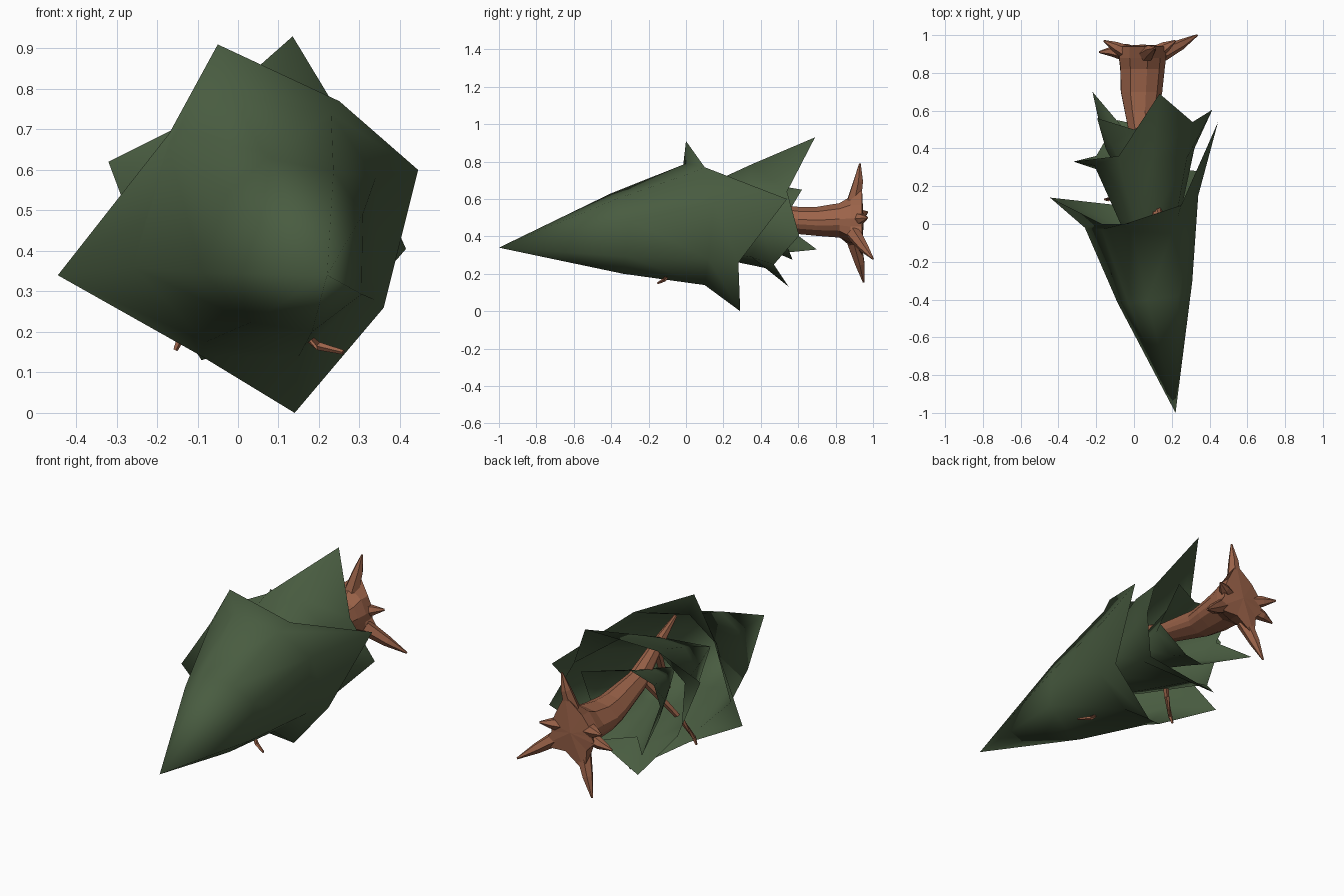
import bpy, bmesh, math
from mathutils import Vector as V

if "Cube" in bpy.data.objects:
    bpy.data.objects.remove(bpy.data.objects["Cube"])


def material(name, rgb):
    m = bpy.data.materials.new(name)
    m.diffuse_color = (*rgb, 1)
    m.use_nodes = True
    m.node_tree.nodes["Principled BSDF"].inputs["Base Color"].default_value = m.diffuse_color
    return m


GREEN = material("pine green", (0.066, 0.107, 0.052))
BROWN = material("bark brown", (0.33, 0.125, 0.067))


def finish(name, bm, mat, smooth=False):
    bmesh.ops.recalc_face_normals(bm, faces=bm.faces)
    me = bpy.data.meshes.new(name)
    bm.to_mesh(me)
    bm.free()
    me.materials.append(mat)
    ob = bpy.data.objects.new(name, me)
    bpy.context.collection.objects.link(ob)
    if smooth:
        bpy.ops.object.select_all(action='DESELECT')
        ob.select_set(True)
        bpy.context.view_layer.objects.active = ob
        bpy.ops.object.shade_smooth_by_angle(angle=math.radians(75))
    return ob


def bridge(bm, a, b):
    n = len(a)
    for i in range(n):
        bm.faces.new((a[i], a[(i + 1) % n], b[(i + 1) % n], b[i]))


def bough(name, apex, shoulder, rim, bulge=1.05):
    """Open pointed skirt: tip, bulged middle, shoulder and spiky rim."""
    bm = bmesh.new()
    apex = V(apex)
    sh, rm = [V(p) for p in shoulder], [V(p) for p in rim]
    centre = sum(sh, V()) / len(sh)
    mc = apex.lerp(centre, 0.6)
    mid = [mc + (apex.lerp(p, 0.6) - mc) * bulge for p in sh]
    rows = [[bm.verts.new(p) for p in r] for r in (mid, sh, rm)]
    tip = bm.verts.new(apex)
    for i in range(8):
        bm.faces.new((tip, rows[0][i], rows[0][(i + 1) % 8]))
    bridge(bm, rows[0], rows[1])
    bridge(bm, rows[1], rows[2])
    return finish(name, bm, GREEN, True)


def tube(name, path, radii, sides):
    """Faceted tapering limb along a path."""
    bm = bmesh.new()
    pts = [V(p) for p in path]
    rings = []
    for i, p in enumerate(pts):
        d = (pts[min(i + 1, len(pts) - 1)] - pts[max(i - 1, 0)]).normalized()
        ref = V((0, 0, 1)) if abs(d.z) < 0.8 else V((0, 1, 0))
        u = d.cross(ref).normalized()
        w = d.cross(u)
        rings.append([bm.verts.new(p + radii[i] * (u * math.cos(a) + w * math.sin(a)))
                      for a in (2 * math.pi * k / sides for k in range(sides))])
    for a, b in zip(rings, rings[1:]):
        bridge(bm, a, b)
    bm.faces.new(rings[0])
    bm.faces.new(rings[-1])
    return finish(name, bm, BROWN)


# Foliage skirts, from the tree top (front) to the base;
# each lists spike, valley, spike, valley... clockwise from the top
bough("top_foliage", (0.22, -1, 0.34),
      [(-0.02, 0.0, 0.79), (0.23, 0.03, 0.74), (0.34, 0.15, 0.58), (0.335, 0.12, 0.28),
       (0.15, 0.1, 0.14), (-0.08, 0, 0.175), (-0.26, -0.02, 0.36), (-0.17, -0.03, 0.65)],
      [(-0.05, 0, 0.91), (0.25, 0.1, 0.77), (0.445, 0.54, 0.6), (0.36, 0.28, 0.26),
       (0.14, 0.29, 0), (-0.09, 0.1, 0.14), (-0.445, 0.14, 0.34), (-0.17, 0, 0.69)], 1.1)
bough("middle_foliage", (0.13, -0.4, 0.42),
      [(0.1, 0.35, 0.785), (0.28, 0.35, 0.65), (0.32, 0.4, 0.45), (0.25, 0.35, 0.29),
       (-0.03, 0.43, 0.23), (-0.17, 0.28, 0.32), (-0.21, 0.31, 0.58), (-0.07, 0.28, 0.72)],
      [(0.135, 0.69, 0.93), (0.31, 0.54, 0.64), (0.415, 0.605, 0.405), (0.28, 0.47, 0.25),
       (-0.09, 0.55, 0.13), (-0.2, 0.36, 0.3), (-0.32, 0.33, 0.62), (-0.08, 0.36, 0.74)])
bough("lower_foliage", (0.1, -0.05, 0.45),
      [(0.14, 0.44, 0.6), (0.2, 0.42, 0.45), (0.1, 0.42, 0.34), (-0.03, 0.4, 0.34),
       (-0.13, 0.42, 0.4), (-0.15, 0.4, 0.5), (-0.12, 0.42, 0.6), (0.01, 0.42, 0.63)],
      [(0.21, 0.62, 0.65), (0.24, 0.5, 0.45), (0.12, 0.57, 0.275), (-0.05, 0.5, 0.31),
       (-0.22, 0.7, 0.33), (-0.17, 0.47, 0.5), (-0.195, 0.56, 0.66), (0.0, 0.5, 0.67)])

# Root tips, in order round the trunk
root_ends = [V(p) for p in ((0.335, 1.0, 0.28), (0.22, 0.97, 0.5), (0.11, 0.93, 0.79),
                            (-0.16, 0.97, 0.53), (-0.185, 0.91, 0.43), (-0.09, 0.95, 0.155))]
core = V((0.045, 0.9, 0.485))


def trunk():
    """Twelve-sided trunk flaring into a star where the roots leave it."""
    bm = bmesh.new()
    tips = [math.atan2(e.z - core.z, e.x - core.x) for e in root_ends]
    tips = [a + 2 * math.pi if a < -1 else a for a in tips]
    tips = [a + 2 * math.pi if i > 2 and a < 0 else a for i, a in enumerate(tips)]
    angles = []
    for i, a in enumerate(tips):
        b = tips[i + 1] if i < 5 else tips[0] + 2 * math.pi
        angles += [a, (a + b) / 2]
    rings = []
    # rows: centre, half width, half height; the thin end bends up inside the tree
    for cx, cy, cz, rx, rz in ((0.157, -0.13, 0.685, 0.01, 0.008), (0.12, 0.06, 0.63, 0.03, 0.03),
                               (0.06, 0.35, 0.53, 0.06, 0.055), (0.04, 0.6, 0.485, 0.09, 0.075),
                               (0.04, 0.7, 0.48, 0.11, 0.08), (0.045, 0.82, 0.485, 0.118, 0.095)):
        rings.append([bm.verts.new((cx + rx * math.cos(a), cy, cz + rz * math.sin(a)))
                      for a in angles])
    for y, reach, r in ((0.88, 0.42, 0.125), (0.94, 0.62, 0.125)):
        ring = []
        for i, a in enumerate(angles):
            e = root_ends[i // 2] - core
            d = r if i % 2 else max(r, reach * math.hypot(e.x, e.z))
            ring.append(bm.verts.new((core.x + d * math.cos(a), y, core.z + d * math.sin(a))))
        rings.append(ring)
    for a, b in zip(rings, rings[1:]):
        bridge(bm, a, b)
    bm.faces.new(rings[0])
    hub = bm.verts.new((0.045, 0.95, 0.48))
    for i in range(12):
        bm.faces.new((hub, rings[-1][i], rings[-1][(i + 1) % 12]))
    return finish("trunk", bm, BROWN)


trunk()

# Slim root ends running out of the flare
for n, e in enumerate(root_ends):
    out = V((e.x - core.x, 0, e.z - core.z))
    path = [core + out * 0.35, core + out * 0.7 + V((0, 0.4 * (e.y - 0.9) + 0.01, 0)), e]
    tube(f"root_{n + 1}", path, [0.042, 0.028, 0.005], 6)

# Bare twigs poking through the foliage
twigs = [((0.11, 0.1, 0.6), (0.14, -0.08, 0.21), (0.2, -0.12, 0.165), (0.26, -0.15, 0.15)),
         ((0.07, 0.3, 0.54), (-0.09, 0.16, 0.28), (-0.14, 0.13, 0.19), (-0.155, 0.13, 0.155))]
for n, path in enumerate(twigs):
    tube(f"twig_{n + 1}", path, [0.022, 0.014, 0.011, 0.006], 5)
